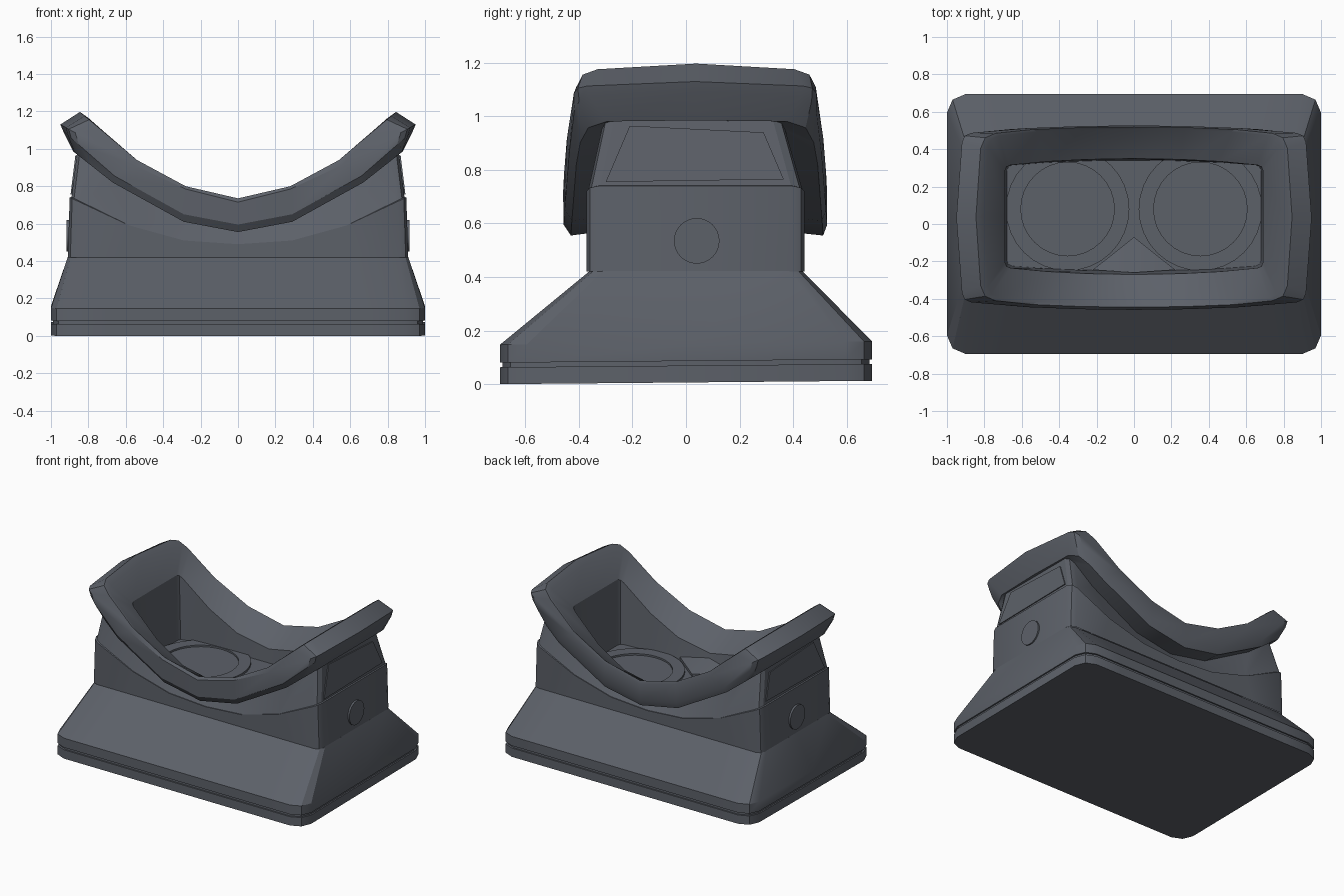
import bpy, bmesh, math
from mathutils import Matrix

if "Cube" in bpy.data.objects:
    bpy.data.objects.remove(bpy.data.objects["Cube"], do_unlink=True)

grey = bpy.data.materials.new("slate_grey")
grey.use_nodes = True
colour = (0.108, 0.119, 0.141, 1)
grey.diffuse_color = colour
grey.node_tree.nodes["Principled BSDF"].inputs["Base Color"].default_value = colour


def finish(bm, name, smooth=25):
    mesh = bpy.data.meshes.new(name)
    bm.to_mesh(mesh)
    bm.free()
    mesh.materials.append(grey)
    obj = bpy.data.objects.new(name, mesh)
    bpy.context.collection.objects.link(obj)
    bpy.ops.object.select_all(action='DESELECT')
    bpy.context.view_layer.objects.active = obj
    obj.select_set(True)
    bpy.ops.object.shade_smooth_by_angle(angle=math.radians(smooth))


def height(curve, x):
    for (x0, z0), (x1, z1) in zip(curve, curve[1:]):
        if x <= x1:
            return z0 + (z1 - z0) * (x - x0) / (x1 - x0)
    return curve[-1][1]


def flat(half_width, z):
    return [(0, z), (half_width * 0.33, z), (half_width * 0.7, z), (half_width, z)]


def ring(curve, front, back, cut, bow=0.0, side_bow=0.0):
    """Chamfered rectangle whose height follows a curve over |x|."""
    wide = curve[-1][0]
    edge = wide - side_bow
    xs = [p[0] for p in curve[:3]]

    def quarter(y, inward):
        pts = [(x, y + inward * bow * (x / wide) ** 2) for x in xs]
        y += inward * bow
        pts += [(edge - cut, y), (edge - cut * 0.3, y + inward * cut * 0.3),
                (edge, y + inward * cut)]
        return pts

    right = quarter(front, 1) + [(wide, (front + back) / 2)]
    right += quarter(back, -1)[::-1]
    loop = right + [(-x, y) for x, y in right[-2:0:-1]]
    return [(x, y, height(curve, abs(x))) for x, y in loop]


def loft(name, rings, bottom=False, top=False):
    bm = bmesh.new()
    loops = [[bm.verts.new(p) for p in r] for r in rings]
    n = len(loops[0])
    for a, b in zip(loops, loops[1:]):
        for i in range(n):
            j = (i + 1) % n
            bm.faces.new((a[i], a[j], b[j], b[i]))
    if bottom:
        bm.faces.new(loops[0][::-1])
    if top:
        bm.faces.new(loops[-1])
    finish(bm, name)


# Wide foot, tipped slightly: two bands split by a groove, then a sloped shoulder
def band(z, inset=0.0):
    level = ring(flat(1 - inset, z), -0.695 + inset, 0.695 - inset, 0.1)
    return [(x, y, h + 0.009 * (y + 0.695)) for x, y, h in level]


loft("foot", [band(0), band(0.063), band(0.063, 0.01), band(0.08, 0.01),
              band(0.08), band(0.147),
              ring(flat(0.91, 0.422), -0.36, 0.435, 0.05)], bottom=True, top=True)

# Body with a dipped seam, tapering up into the rim
seam = [(0, 0.49), (0.29, 0.51), (0.58, 0.59), (0.9, 0.74)]
seam_in = seam[:3] + [(0.89, 0.742)]
under = [(0, 0.57), (0.29, 0.625), (0.66, 0.83), (0.86, 0.985)]
loft("body", [ring(flat(0.91, 0.42), -0.372, 0.443, 0.045),
              ring(seam, -0.372, 0.443, 0.045),
              ring(seam_in, -0.366, 0.437, 0.045),
              ring(under, -0.315, 0.37, 0.045)])

# Curved face rim with its funnel, inner walls and floor
low = [(0, 0.555), (0.29, 0.61), (0.67, 0.82), (0.88, 0.985)]
skirt = [(0, 0.595), (0.29, 0.65), (0.66, 0.855), (0.935, 1.095)]
outer = [(0, 0.715), (0.28, 0.785), (0.56, 0.915), (0.95, 1.13)]
peak = [(0, 0.735), (0.28, 0.8), (0.54, 0.94), (0.845, 1.197)]
lip = [(0, 0.72), (0.27, 0.785), (0.52, 0.92), (0.8, 1.165)]
mouth = [(0, 0.63), (0.25, 0.68), (0.46, 0.8), (0.69, 1.0)]
loft("face_rim", [ring(under, -0.315, 0.37, 0.045),
                  ring(low, -0.43, 0.512, 0.1, 0.035, 0.005),
                  ring(skirt, -0.457, 0.527, 0.06, 0.04, 0.025),
                  ring(outer, -0.459, 0.527, 0.05, 0.04, 0.03),
                  ring(peak, -0.445, 0.52, 0.08, 0.035, 0.025),
                  ring(lip, -0.43, 0.508, 0.06, 0.035, 0.02),
                  ring(mouth, -0.27, 0.35, 0.03, 0.035),
                  ring(flat(0.68, 0.535), -0.25, 0.34, 0.03, 0.025)], top=True)


def disc(bm, radius, matrix):
    """Circle face placed by a matrix."""
    made = bmesh.ops.create_circle(bm, cap_ends=True, segments=32,
                                   radius=radius, matrix=matrix)
    return made["verts"][0].link_faces[0]


def extrude(bm, face, offset):
    out = bmesh.ops.extrude_face_region(bm, geom=[face])["geom"]
    bmesh.ops.translate(bm, vec=offset,
                        verts=[v for v in out if isinstance(v, bmesh.types.BMVert)])
    bm.faces.remove(face)
    return next(f for f in out if isinstance(f, bmesh.types.BMFace))


for side, label in ((1, "left"), (-1, "right")):
    # Eyepiece: low round mount with a shallow sunk lens
    bm = bmesh.new()
    mount = extrude(bm, disc(bm, 0.33, Matrix.Translation((side * 0.355, 0.08, 0.53))),
                    (0, 0, 0.02))
    bmesh.ops.inset_region(bm, faces=[mount], thickness=0.08)
    extrude(bm, mount, (0, 0, -0.012))
    bmesh.ops.recalc_face_normals(bm, faces=bm.faces)
    finish(bm, label + "_eyepiece")

    # Round side button
    bm = bmesh.new()
    turn = Matrix.Translation((side * 0.88, 0.04, 0.535)) @ Matrix.Rotation(
        side * math.pi / 2, 4, 'Y')
    extrude(bm, disc(bm, 0.085, turn), (side * 0.038, 0, 0))
    bmesh.ops.recalc_face_normals(bm, faces=bm.faces)
    finish(bm, label + "_button")

    # Thin trapezoid panel on the sloped upper side
    bm = bmesh.new()
    corners = [(-0.3, 0.755), (0.365, 0.765), (0.29, 0.94), (-0.21, 0.965)]
    panel = bm.faces.new([bm.verts.new((side * (0.89 - (z - 0.742) * 0.123), y, z))
                          for y, z in corners])
    extrude(bm, panel, (side * 0.007, 0, 0))
    bmesh.ops.recalc_face_normals(bm, faces=bm.faces)
    finish(bm, label + "_panel")

# Nose wedge rising gently from the floor to the front of the opening
bm = bmesh.new()
a, b, c, d = [bm.verts.new(p) for p in
              ((-0.22, -0.245, 0.555), (0.22, -0.245, 0.555), (0, -0.07, 0.555),
               (0, -0.26, 0.6))]
e, f, g = [bm.verts.new((v.co.x, v.co.y, 0.53)) for v in (a, b, c)]
for verts in ((a, c, d), (c, b, d), (a, e, g, c), (c, g, f, b), (a, d, b, f, e), (e, f, g)):
    bm.faces.new(verts)
bmesh.ops.recalc_face_normals(bm, faces=bm.faces)
finish(bm, "nose_wedge")
